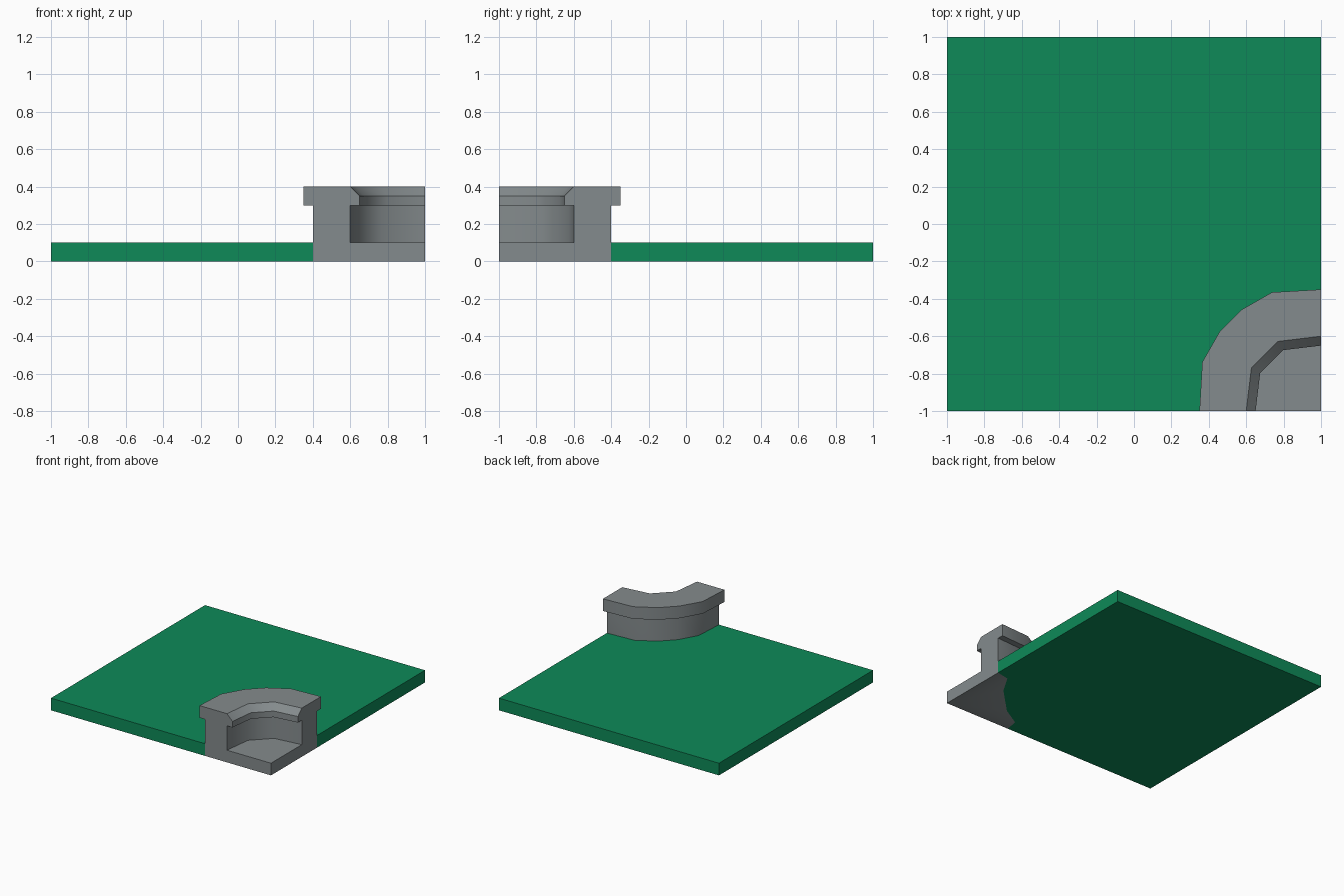
import bpy, bmesh

if "Cube" in bpy.data.objects:
    bpy.data.objects.remove(bpy.data.objects["Cube"])


def material(name, rgb):
    mat = bpy.data.materials.new(name)
    mat.diffuse_color = (*rgb, 1)
    mat.use_nodes = True
    mat.node_tree.nodes["Principled BSDF"].inputs["Base Color"].default_value = mat.diffuse_color
    return mat


def arc(half):
    """Quarter outline around the corner (1, -1), mirrored across the diagonal."""
    pts = half + [(v, u) for u, v in reversed(half)]
    return [(1 - u, v - 1) for u, v in pts]


def scaled(half, k):
    return [(u * k, v * k) for u, v in half]


def finish(bm, name, mat, smooth_angle=0):
    bmesh.ops.recalc_face_normals(bm, faces=bm.faces)
    mesh = bpy.data.meshes.new(name)
    bm.to_mesh(mesh)
    bm.free()
    mesh.materials.append(mat)
    ob = bpy.data.objects.new(name, mesh)
    bpy.context.collection.objects.link(ob)
    if smooth_angle:
        bpy.ops.object.select_all(action='DESELECT')
        ob.select_set(True)
        bpy.context.view_layer.objects.active = ob
        bpy.ops.object.shade_smooth_by_angle(angle=smooth_angle)
    return ob


def ring(bm, outline, z):
    return [bm.verts.new((x, y, z)) for x, y in outline]


def strip(bm, a, b):
    for i in range(len(a) - 1):
        bm.faces.new((a[i], a[i + 1], b[i + 1], b[i]))


green = material("green", (0.0044, 0.254, 0.098))
grey = material("grey", (0.231, 0.258, 0.266))

# Half outlines as offsets from the corner
outer = [(0.65, 0), (0.635, 0.262), (0.542, 0.425)]
wall = scaled(outer, 0.6 / 0.65)
inner = [(0.4, 0), (0.372, 0.232)]
lip = scaled(inner, 0.35 / 0.4)
underside = [(0.6, 0), (0.577, 0.11), (0.42, 0.202)]

# Base plate with the corner cut out for the socket
bm = bmesh.new()
square = [(1, 1), (-1, 1), (-1, -1)]
low = ring(bm, arc(underside) + square, 0)
high = ring(bm, arc(wall) + square, 0.1)
bm.faces.new(low)
bm.faces.new(high)
strip(bm, low + low[:1], high + high[:1])
finish(bm, "base_plate", green)

# Quarter socket: outside rings go up, inside rings come down
bm = bmesh.new()
up = [ring(bm, arc(h), z) for h, z in
      ((underside, 0), (wall, 0.1), (wall, 0.3), (outer, 0.3), (outer, 0.4))]
down = [ring(bm, arc(h), z) for h, z in
        ((inner, 0.4), (lip, 0.35), (lip, 0.3), (inner, 0.3), (inner, 0.1))]
for rings in (up, down):
    for a, b in zip(rings, rings[1:]):
        strip(bm, a, b)
bottom_corner = bm.verts.new((1, -1, 0))
floor_corner = bm.verts.new((1, -1, 0.1))
bm.faces.new(up[-1] + down[0][::-1])       # rim top
bm.faces.new(up[0] + [bottom_corner])      # underside
bm.faces.new(down[-1] + [floor_corner])    # cup floor
for end in (0, -1):                        # flat cut faces
    bm.faces.new([bottom_corner] + [r[end] for r in up + down] + [floor_corner])
finish(bm, "corner_socket", grey, 0.7)
